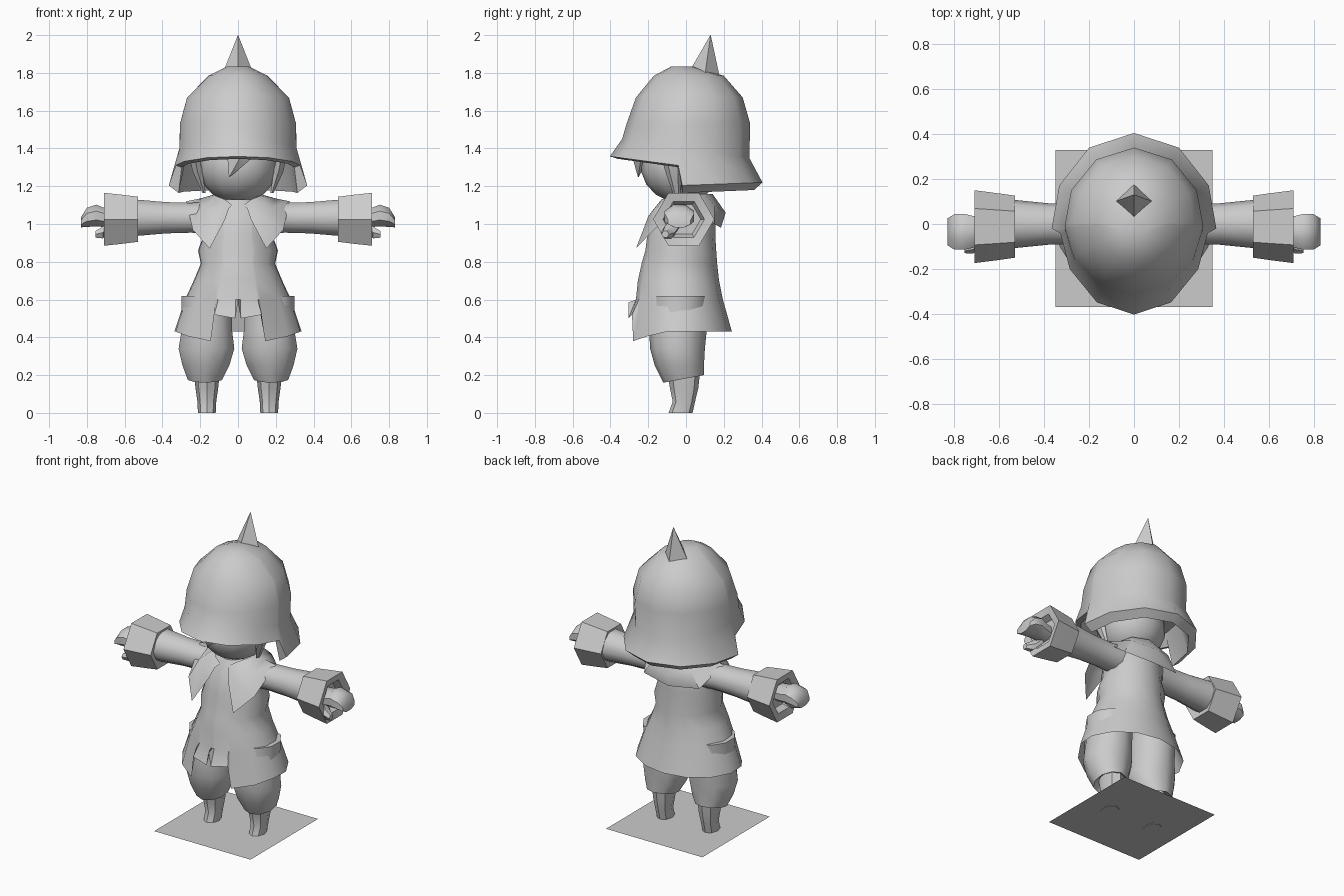
import bpy, bmesh, math
from mathutils import Vector

if "Cube" in bpy.data.objects:
    bpy.data.objects.remove(bpy.data.objects["Cube"])

grey = bpy.data.materials.new("plain grey")
grey.diffuse_color = (0.6, 0.6, 0.6, 1)
grey.use_nodes = True
grey.node_tree.nodes["Principled BSDF"].inputs["Base Color"].default_value = grey.diffuse_color


def loft(name, rings, closed=True, cap_start=True, cap_end=True):
    """Skin a list of equally long point rings."""
    bm = bmesh.new()
    vs = [[bm.verts.new(p) for p in r] for r in rings]
    n = len(vs[0])
    for a, b in zip(vs, vs[1:]):
        for i in range(n if closed else n - 1):
            j = (i + 1) % n
            bm.faces.new((a[i], a[j], b[j], b[i]))
    if cap_start:
        bm.faces.new(vs[0])
    if cap_end:
        bm.faces.new(vs[-1])
    bmesh.ops.recalc_face_normals(bm, faces=bm.faces)
    me = bpy.data.meshes.new(name)
    bm.to_mesh(me)
    bm.free()
    ob = bpy.data.objects.new(name, me)
    me.materials.append(grey)
    bpy.context.collection.objects.link(ob)
    return ob


def val(v, a):
    return v(a) if callable(v) else v


def full(half):
    """Mirror angles 0..180 measured from the front to a full turn."""
    return half + [360 - a for a in reversed(half) if 0 < a < 180]


def even(n, start=0):
    return [start + 360 * i / n for i in range(n)]


def cosd(a):
    return math.cos(math.radians(a))


def sind(a):
    return math.sin(math.radians(a))


def zring(z, rx, yf, yb, angles, cx=0):
    cy, ry = (yf + yb) / 2, (yb - yf) / 2
    return [Vector((cx + val(rx, a) * sind(a), cy - ry * cosd(a), val(z, a))) for a in angles]


def xring(x, cy, cz, ry, rz, n, start=0):
    return [Vector((x, cy + ry * cosd(a), cz + rz * sind(a))) for a in even(n, start)]


# Helmet: dome, flared brim that steps down behind the face, inner lip
H = full([0, 30, 60, 84, 87, 115, 147, 180])


def is_front(a):
    return min(a, 360 - a) < 85


def brim_z(a):
    return 1.305 + 0.053 * cosd(a) if is_front(a) else 1.205 - 0.015 * cosd(a)


def lip_z(a):
    return 1.295 + 0.05 * cosd(a) if is_front(a) else 1.165 - 0.015 * cosd(a)


loft("helmet", [
    zring(1.833, 0.06, -0.08, 0.04, H),
    zring(1.785, 0.155, -0.17, 0.20, H),
    zring(1.67, 0.27, -0.265, 0.30, H),
    zring(1.53, 0.308, -0.315, 0.34, H),
    zring(lambda a: 1.40 + 0.05 * cosd(a), 0.31, -0.338, 0.335, H),
    zring(brim_z, lambda a: 0.33 if is_front(a) else 0.367, -0.403, 0.405, H),
    zring(lip_z, lambda a: 0.30 if is_front(a) else 0.315, -0.36, 0.36, H),
    zring(1.38, 0.27, -0.29, 0.29, H)])

# Helmet spike
loft("helmet_spike", [zring(lambda a: 1.80 + 0.02 * cosd(a), 0.08, 0.025, 0.178, even(4)),
                      zring(2.0, 0.001, 0.129, 0.131, even(4))])

# Head, drawn as stacked rings
A12 = even(12)
head = []
for k in range(1, 9):
    t = 180 * k / 9
    head.append(zring(1.31 + 0.2 * cosd(t), 0.21 * sind(t),
                      -0.02 - 0.22 * sind(t), -0.02 + 0.2 * sind(t), A12))
loft("head", head)

# Front hair tuft and side locks
loft("hair_tuft", [zring(1.37, 0.06, -0.28, -0.20, even(4), 0.005),
                   zring(1.34, 0.06, -0.28, -0.20, even(4), 0.005),
                   zring(1.25, 0.003, -0.255, -0.25, even(4), -0.045)])
for s, side in ((1, "right"), (-1, "left")):
    loft("side_lock_" + side, [zring(1.38, 0.03, -0.14, -0.02, even(6), s * 0.235),
                               zring(1.28, 0.03, -0.11, -0.02, even(6), s * 0.215),
                               zring(1.165, 0.01, -0.07, -0.03, even(6), s * 0.18)])

# Coat: fitted top, flared skirt with notched front hem
C = full([0, 2.5, 21.5, 25, 50, 75, 100, 128, 155, 180])
HEM = {0: 0.585, 2.5: 0.5, 21.5: 0.52, 25: 0.38, 50: 0.405}
loft("coat", [
    zring(1.13, 0.10, -0.12, 0.13, C),
    zring(1.06, 0.19, -0.165, 0.155, C),
    zring(0.94, 0.185, -0.205, 0.155, C),
    zring(0.86, 0.215, -0.215, 0.16, C),
    zring(0.79, 0.20, -0.235, 0.165, C),
    zring(0.70, 0.238, -0.255, 0.175, C),
    zring(0.60, 0.285, -0.265, 0.195, C),
    zring(lambda a: HEM.get(min(a, 360 - a), 0.43), 0.342, -0.305, 0.243, C)],
    cap_end=False)

# Wide collar, open at the front with a point on each side
COLLAR = [
    [(.03, -.14, 1.10), (.07, -.13, 1.13), (.12, -.07, 1.15), (.13, 0, 1.155), (.10, .10, 1.16), (0, .14, 1.16)],
    [(.05, -.17, 1.08), (.11, -.20, 1.04), (.18, -.15, 1.09), (.20, 0, 1.135), (.14, .15, 1.10), (0, .21, 1.06)],
    [(.07, -.20, 1.02), (.15, -.265, .87), (.24, -.17, .97), (.275, 0, 1.12), (.20, .15, 1.0), (0, .185, .98)]]
loft("collar", [r + [(-x, y, z) for x, y, z in reversed(r[:-1])] for r in COLLAR],
     closed=False, cap_start=False, cap_end=False)

for s, side in ((1, "right"), (-1, "left")):
    # Sleeve
    loft("sleeve_" + side, [xring(s * x, 0, 1.033, ry, rz, 10) for x, ry, rz in
                            ((.10, .10, .09), (.25, .088, .083), (.38, .092, .087), (.56, .11, .103))])
    # Six-sided cuff with a hollow end
    loft("cuff_" + side, [xring(s * x, -.012, 1.025, r, r, 6) for x, r in
                          ((.54, .09), (.53, .138), (.60, .148), (.71, .162), (.70, .11), (.66, .09))])
    # Hand and thumb
    loft("hand_" + side, [xring(s * x, -.035, z, ry, rz, 8, 22.5) for x, z, ry, rz in
                          ((.64, 1.03, .06, .055), (.71, 1.035, .075, .055), (.75, 1.045, .085, .062),
                           (.80, 1.035, .085, .055), (.83, 1.01, .065, .03))])
    loft("thumb_" + side, [xring(s * x, y, z, r, r, 6) for x, y, z, r in
                           ((.67, -.06, 1.0, .035), (.715, -.095, .955, .036), (.755, -.11, .945, .02))])
    # Baggy trouser leg
    P = even(10)
    cx = s * .165
    loft("trouser_leg_" + side, [
        zring(.62, .14, -.18, .12, P, cx),
        zring(.44, .14, -.195, .11, P, cx),
        zring(.34, .155, -.19, .10, P, s * .167),
        zring(.25, .13, -.165, .095, P, s * .17),
        zring(lambda a: .18 - .02 * cosd(a), .095, -.12, .095, P, s * .175),
        zring(.22, .06, -.08, .05, P, cx)])
    # Narrow foot
    F = even(8)
    loft("foot_" + side, [
        zring(.22, .07, -.10, .075, F, cx),
        zring(.13, .06, -.085, .065, F, cx),
        zring(.06, .05, -.07, .048, F, cx),
        zring(0, .047, -.092, .035, F, cx)])

# Thin square base sheet under the feet
loft("base_sheet", [[(-.35, -.37, .003), (.35, -.37, .003)], [(-.35, .33, .003), (.35, .33, .003)]],
     closed=False, cap_start=False, cap_end=False)

# Smooth shading, sharp creases kept
for ob in bpy.data.objects:
    ob.select_set(True)
bpy.context.view_layer.objects.active = bpy.data.objects["helmet"]
bpy.ops.object.shade_smooth_by_angle(angle=math.radians(42))
